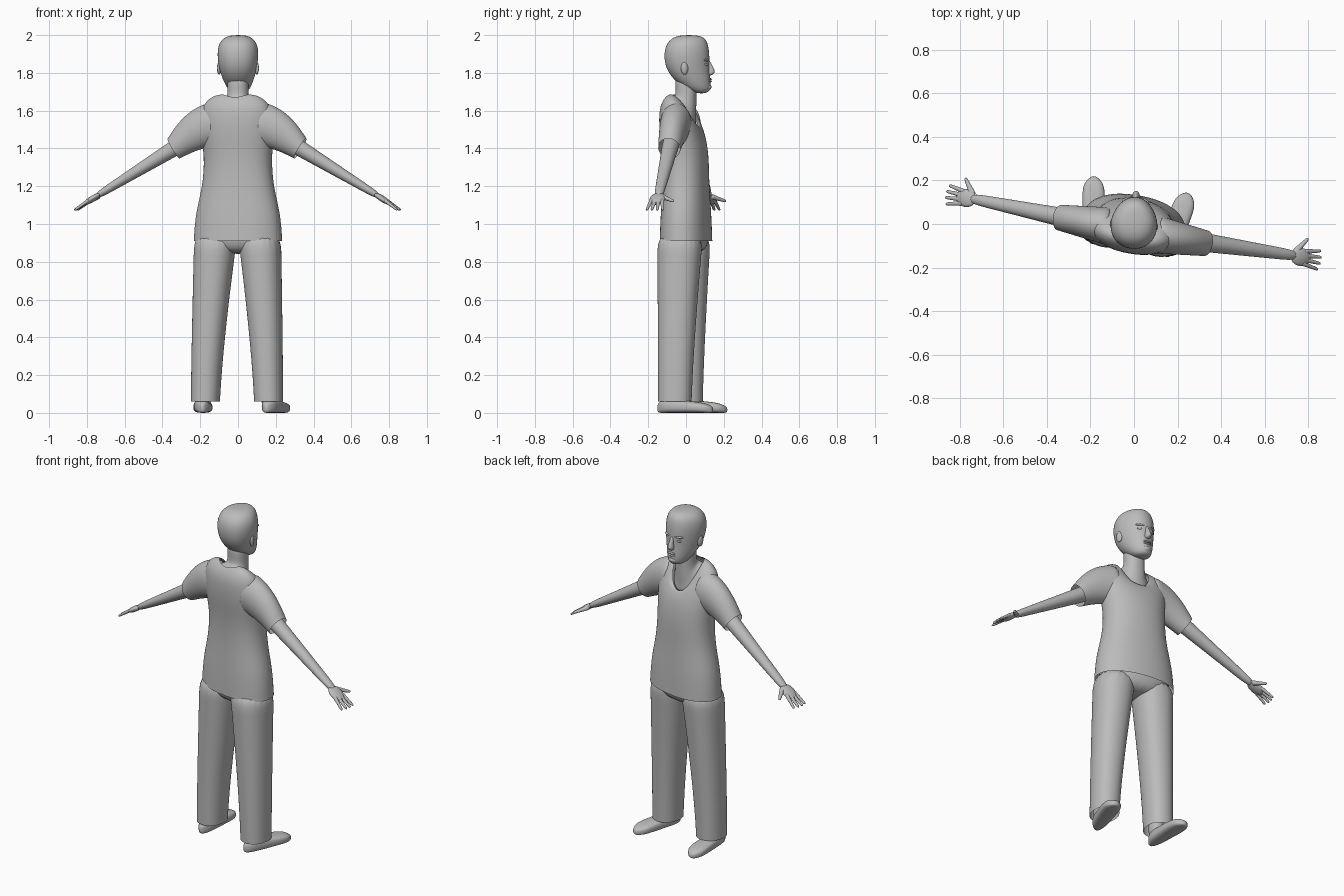
import bpy, bmesh, math
from mathutils import Vector, Matrix

if "Cube" in bpy.data.objects:
    bpy.data.objects.remove(bpy.data.objects["Cube"])

# One plain clay colour for everything
GREY = (0.5, 0.5, 0.5, 1)
clay = bpy.data.materials.new("clay_grey")
clay.use_nodes = True
clay.diffuse_color = GREY
clay.node_tree.nodes["Principled BSDF"].inputs["Base Color"].default_value = GREY

# The body is turned a little, the head less so
BODY = Matrix.Rotation(math.radians(-10), 4, 'Z')
HEAD = Matrix.Rotation(math.radians(-4), 4, 'Z')
SIDES = {"right": 1, "left": -1}


def finish(name, bm, matrix):
    bmesh.ops.recalc_face_normals(bm, faces=bm.faces)
    mesh = bpy.data.meshes.new(name)
    bm.to_mesh(mesh)
    bm.free()
    mesh.materials.append(clay)
    mesh.shade_smooth()
    obj = bpy.data.objects.new(name, mesh)
    obj.matrix_world = matrix
    bpy.context.collection.objects.link(obj)
    return obj


def loft(name, rings, matrix=BODY, sides=20, power=0.9, caps=(True, True), side=1):
    """Skin rings of (centre, half axis, other half axis, saddle lift, front taper)."""
    bm = bmesh.new()
    loops = []
    for centre, across, along, lift, taper in rings:
        loop = []
        for i in range(sides):
            angle = 2 * math.pi * i / sides
            u, v = (math.copysign(abs(k) ** power, k) for k in (math.cos(angle), math.sin(angle)))
            point = Vector(centre) + Vector(across) * u * (1 - taper * max(0, v)) + Vector(along) * v
            point.z += lift * u * u
            point.x *= side
            loop.append(bm.verts.new(point))
        loops.append(loop)
    for low, high in zip(loops, loops[1:]):
        for i in range(sides):
            j = (i + 1) % sides
            bm.faces.new((low[i], low[j], high[j], high[i]))
    for wanted, loop in zip(caps, (loops[0], loops[-1])):
        if wanted:
            bm.faces.new(loop)
    smooth = finish(name, bm, matrix).modifiers.new("smooth", 'SUBSURF')
    smooth.levels = smooth.render_levels = 2


def level(z, width, depth, y=0, x=0, tilt=0, lift=0, taper=0):
    """Horizontal ring, optionally dipping towards the front."""
    return (x, y, z), (width, 0, 0), (0, depth, -tilt * depth), lift, taper


def steps(count):
    return [i / count for i in range(count + 1)]


def mix(start, end, t):
    return start + (end - start) * t


def tapered_limb(name, start, end, sizes, end_sizes, side, count=5):
    """Straight tapering limb; sizes are half breadth and half thickness."""
    start, end, sizes, end_sizes = map(Vector, (start, end, sizes, end_sizes))
    breadth = Vector((0, 0, 1)).cross(end - start).normalized()
    thickness = (end - start).cross(breadth).normalized()
    rings = []
    for t in steps(count):
        size = mix(sizes, end_sizes, t)
        rings.append((mix(start, end, t), breadth * size.x, thickness * size.y, 0, 0))
    loft(name, rings, sides=12, side=side, power=1)


def blob(name, centre, scale, matrix=HEAD, turn=0, axis='Z'):
    bm = bmesh.new()
    bmesh.ops.create_uvsphere(bm, u_segments=16, v_segments=10, radius=1)
    bmesh.ops.scale(bm, vec=scale, verts=bm.verts)
    bmesh.ops.rotate(bm, matrix=Matrix.Rotation(turn, 3, axis), verts=bm.verts)
    bmesh.ops.translate(bm, vec=centre, verts=bm.verts)
    finish(name, bm, matrix)


# Shirt body with a straight hem and a neck scooped low at the front
loft("shirt_body", [
    level(0.91, 0.24, 0.135),
    level(1.06, 0.23, 0.13),
    level(1.2, 0.19, 0.12),
    level(1.36, 0.18, 0.12),
    level(1.48, 0.2, 0.12, y=-0.02, tilt=0.1),
    level(1.56, 0.2, 0.11, y=-0.03, tilt=0.5, lift=0.05),
    level(1.59, 0.14, 0.09, y=-0.02, tilt=0.8, lift=0.07),
    level(1.59, 0.09, 0.08, y=-0.02, tilt=1, lift=0.07),
], caps=(False, False))

# Neck and upper chest showing in the scoop
loft("neck", [
    level(1.56, 0.1, 0.08, y=-0.02, tilt=1, lift=0.05),
    level(1.59, 0.08, 0.07, y=-0.02, tilt=0.9, lift=0.05),
    level(1.64, 0.06, 0.055, tilt=0.6),
    level(1.7, 0.055, 0.055, tilt=0.3),
    level(1.8, 0.06, 0.06),
])

# Hips joining the trouser legs
loft("trouser_hips", [
    level(0.84, 0.12, 0.08),
    level(0.9, 0.22, 0.12),
    level(1, 0.22, 0.12),
])


def sleeve_ring(t):
    """The sleeve droops and narrows faster towards the cuff."""
    lean = math.radians(31 * t)
    height = mix(0.12, 0.063, t * t)
    centre = (mix(0.1, 0.34, t), -0.03, mix(1.53, 1.4, t * t))
    return centre, (0, mix(0.09, 0.06, t), 0), (height * math.sin(lean), 0, height * math.cos(lean)), 0, 0


def leg_ring(t):
    """The trouser leg stays slim at the shin and fills out at the thigh."""
    s = t ** 1.3
    return level(mix(0.06, 0.96, t), mix(0.077, 0.116, s), mix(0.09, 0.123, s),
                 y=mix(-0.03, -0.01, s), x=mix(0.17, 0.116, s))


def shoe_ring(t):
    """The shoe is tallest at the heel, widest at the ball and rounded at both ends."""
    rounding = (1 - 0.95 * abs(2 * t - 1) ** 4) ** 0.5
    width = mix(0.042, 0.056, t) * rounding
    half = mix(0.04, 0.025, t) * mix(1, rounding, 0.5)
    return (mix(0.17, 0.22, t), mix(-0.125, 0.185, t), half), (width, -0.16 * width, 0), (0, 0, half), 0, 0


for label, side in SIDES.items():
    loft(label + "_sleeve", [sleeve_ring(t) for t in steps(5)], caps=(True, False), power=1, side=side)
    loft(label + "_trouser_leg", [leg_ring(t) for t in steps(7)], caps=(False, True), side=side)
    loft(label + "_ankle", [level(z, 0.04, 0.045, x=0.175, y=-0.06) for z in (0.03, 0.1, 0.2)], side=side)
    loft(label + "_shoe", [shoe_ring(t) for t in steps(10)], power=0.7, side=side)

    # Bare arm and palm
    tapered_limb(label + "_arm", (0.24, -0.03, 1.46), (0.77, -0.014, 1.14),
                 (0.05, 0.05), (0.024, 0.018), side)
    blob(label + "_palm", (0.78 * side, -0.016, 1.133), (0.055, 0.042, 0.016), BODY,
         turn=math.radians(32 * side), axis='Y')

    # Four fingers fanned out, then the thumb
    for n in range(4):
        spread = n - 1.5
        tapered_limb(f"{label}_finger_{n + 1}", (0.79, -0.016 + 0.018 * spread, 1.13),
                     (0.88 - 0.008 * abs(spread), -0.016 + 0.029 * spread, 1.073),
                     (0.012, 0.011), (0.007, 0.006), side)
    tapered_limb(label + "_thumb", (0.75, 0, 1.147), (0.8, 0.075, 1.12), (0.017, 0.015), (0.007, 0.007), side)

# Head from chin to crown: height, back, front and half width
skull = []
for z, back, front, width in ((1.69, 0.05, 0.12, 0.04), (1.73, -0.03, 0.135, 0.07), (1.8, -0.1, 0.125, 0.097),
                              (1.88, -0.12, 0.127, 0.112), (1.95, -0.11, 0.12, 0.108),
                              (1.99, -0.07, 0.1, 0.075), (2, -0.02, 0.05, 0.03)):
    skull.append(level(z, width, (front - back) / 2, y=(back + front) / 2, taper=0.2))
loft("head", skull, HEAD)

# Face
loft("nose", [
    level(1.785, 0.014, 0.012, y=0.12),
    level(1.8, 0.02, 0.03, y=0.13),
    level(1.83, 0.012, 0.02, y=0.125),
    level(1.87, 0.01, 0.01, y=0.115),
], HEAD, sides=12)
for name, z in (("upper_lip", 1.767), ("lower_lip", 1.755)):
    blob(name, (0, 0.123, z), (0.025, 0.014, 0.006))
blob("chin", (0, 0.11, 1.725), (0.03, 0.025, 0.02))
for label, side in SIDES.items():
    blob(label + "_eye", (0.038 * side, 0.106, 1.845), (0.017, 0.012, 0.008), turn=-0.35 * side)
    blob(label + "_brow", (0.038 * side, 0.11, 1.868), (0.026, 0.011, 0.007), turn=-0.35 * side)
    blob(label + "_ear", (0.1 * side, 0, 1.825), (0.01, 0.02, 0.034), turn=0.3 * side)
